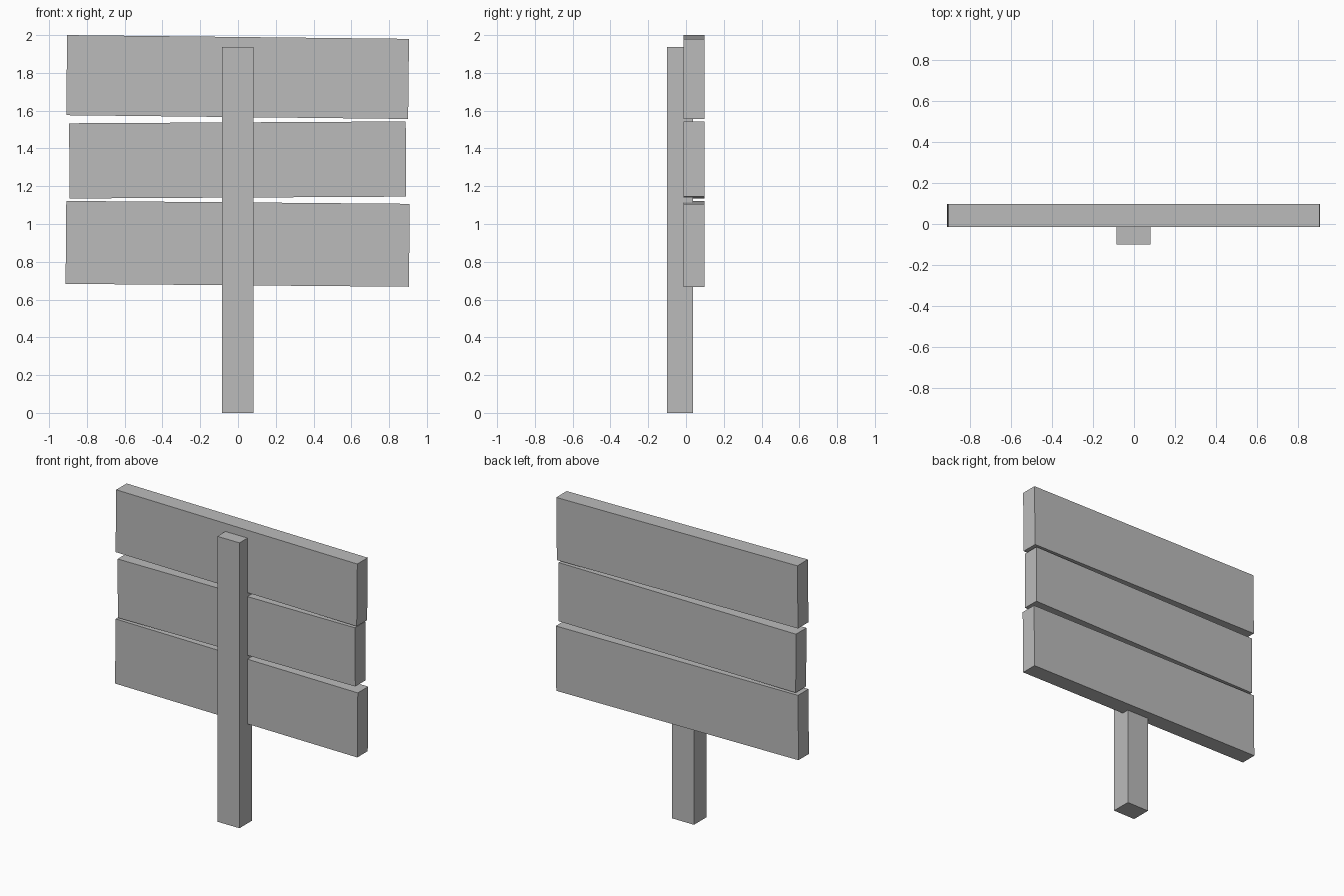
import bpy
from mathutils import Matrix

old = bpy.data.objects.get("Cube")
if old:
    bpy.data.objects.remove(old, do_unlink=True)

# Single plain grey for the whole sign
grey = bpy.data.materials.new("plain_grey")
grey.use_nodes = True
colour = (0.5, 0.5, 0.5, 1)
grey.diffuse_color = colour
grey.node_tree.nodes["Principled BSDF"].inputs["Base Color"].default_value = colour


def board(name, centre, size, tilt=0.0):
    """Flat-sided timber, tilted about the front-back axis."""
    bpy.ops.mesh.primitive_cube_add(size=1)
    obj = bpy.context.object
    obj.name = obj.data.name = name
    obj.data.transform(Matrix.Diagonal((*size, 1)))
    obj.location = centre
    obj.rotation_euler.y = tilt
    obj.data.materials.append(grey)
    return obj


# Upright post at the front
board("post", (-0.002, -0.032, 0.968), (0.166, 0.136, 1.936))

# Three slightly crooked planks: name, middle height, length, width, tilt
planks = [
    ("bottom_plank", 0.895, 1.818, 0.439, 0.0085),
    ("middle_plank", 1.339, 1.782, 0.398, -0.0055),
    ("top_plank", 1.778, 1.81, 0.424, 0.011),
]
for name, height, length, width, tilt in planks:
    board(name, (-0.002, 0.042, height), (length, 0.112, width), tilt)
